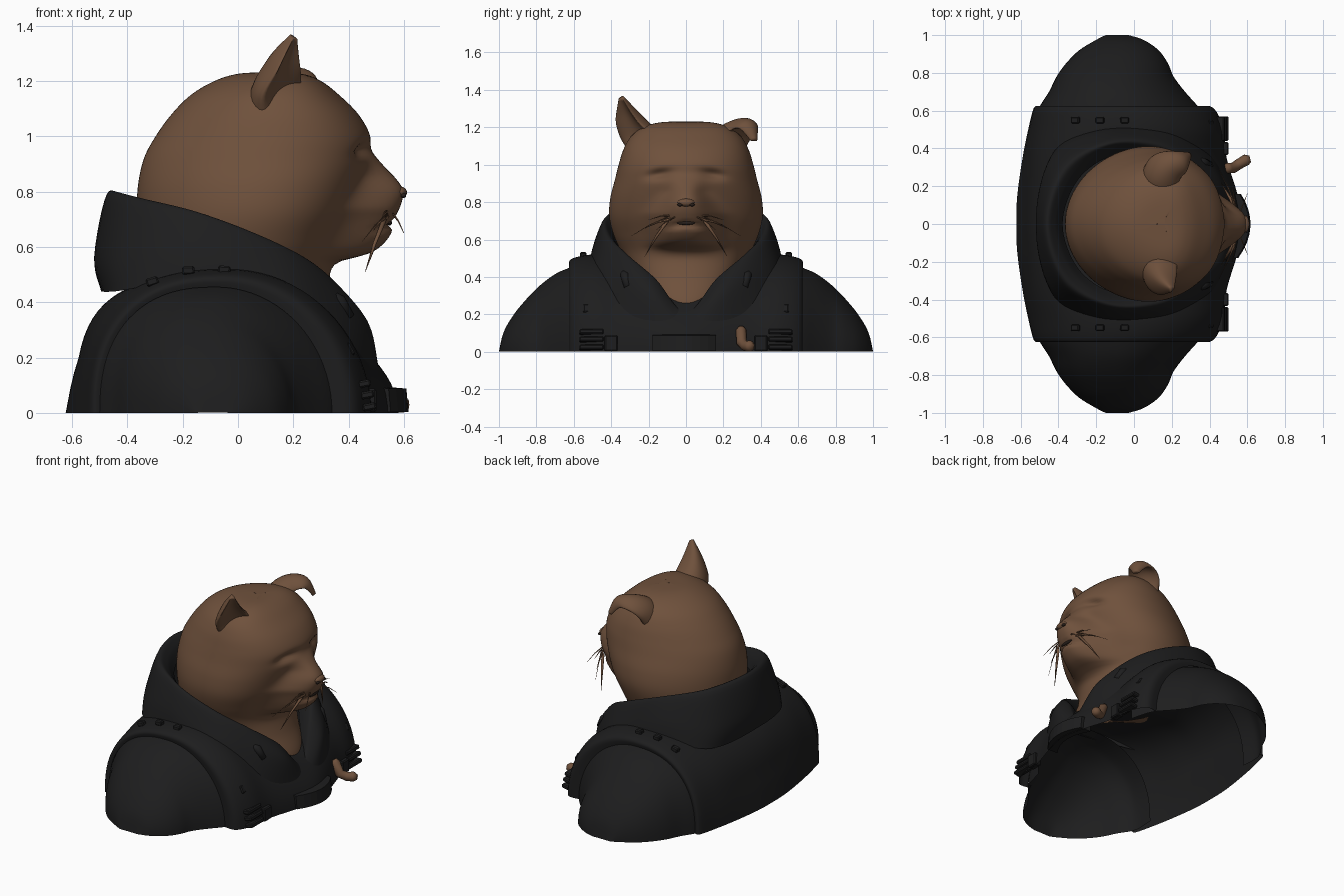
import bpy, bmesh, math
from mathutils import Vector as V

if "Cube" in bpy.data.objects:
    bpy.data.objects.remove(bpy.data.objects["Cube"])


def material(name, rgb):
    m = bpy.data.materials.new(name)
    m.diffuse_color = (*rgb, 1)
    m.use_nodes = True
    m.node_tree.nodes["Principled BSDF"].inputs["Base Color"].default_value = m.diffuse_color
    return m


FUR = material("brown fur", (0.158, 0.082, 0.045))
CLOTH = material("black cloth", (0.0125, 0.0125, 0.013))
DARK = material("dark skin", (0.02, 0.013, 0.010))


def finish(name, bm, mat, smooth=True):
    bmesh.ops.remove_doubles(bm, verts=bm.verts, dist=1e-5)
    bmesh.ops.recalc_face_normals(bm, faces=bm.faces)
    me = bpy.data.meshes.new(name)
    bm.to_mesh(me)
    bm.free()
    me.materials.append(mat)
    for p in me.polygons:
        p.use_smooth = smooth
    ob = bpy.data.objects.new(name, me)
    bpy.context.collection.objects.link(ob)
    return ob


def spline(pts, n, closed=False):
    """Smooth curve through points of any dimension."""
    pts, out, k = [V(p) for p in pts], [], len(pts)
    for i in range(k if closed else k - 1):
        idx = [i - 1, i, i + 1, i + 2]
        a, b, c, d = [pts[j % k] if closed else pts[max(0, min(k - 1, j))] for j in idx]
        for s in range(n):
            t = s / n
            out.append(0.5 * (2 * b + (c - a) * t + (2 * a - 5 * b + 4 * c - d) * t * t
                              + (3 * b - a - 3 * c + d) * t ** 3))
    return out if closed else out + [pts[-1]]


def skin(name, rows, mat, closed=True, caps=(), smooth=True):
    """Surface through rows of points."""
    bm = bmesh.new()
    g = [[bm.verts.new(p) for p in r] for r in rows]
    n = len(g[0])
    for a, b in zip(g, g[1:]):
        for j in range(n if closed else n - 1):
            k = (j + 1) % n
            bm.faces.new((a[j], a[k], b[k], b[j]))
    for c in caps:
        bm.faces.new(g[c])
    return finish(name, bm, mat, smooth)


def box(name, loc, size, mat=CLOTH, pitch=0.0, bevel=0.006):
    bm = bmesh.new()
    bmesh.ops.create_cube(bm, size=1)
    bmesh.ops.scale(bm, vec=size, verts=bm.verts)
    bmesh.ops.bevel(bm, geom=bm.edges[:], offset=bevel, segments=1, affect='EDGES')
    ob = finish(name, bm, mat, False)
    ob.location, ob.rotation_euler = loc, (0, pitch, 0)
    return ob


def ball(name, loc, size, mat):
    bm = bmesh.new()
    bmesh.ops.create_uvsphere(bm, u_segments=20, v_segments=12, radius=1)
    bmesh.ops.scale(bm, vec=size, verts=bm.verts)
    finish(name, bm, mat).location = loc


def tube(name, pts, radii, mat, sides=10):
    rows = []
    pts = [V(p) for p in pts]
    for i, p in enumerate(pts):
        t = pts[min(i + 1, len(pts) - 1)] - pts[max(i - 1, 0)]
        q = t.to_track_quat('Z', 'Y')
        rows.append([p + q @ V((radii[i] * math.cos(a), radii[i] * math.sin(a), 0))
                     for a in (math.tau * k / sides for k in range(sides))])
    skin(name, rows, mat, caps=(0, -1))


# head and neck: z, back x, front x, half width
HEAD = [(.2, -.26, .43, .20), (.28, -.28, .415, .23), (.40, -.33, .36, .29), (.52, -.35, .33, .34),
        (.62, -.36, .36, .385), (.72, -.365, .41, .41), (.82, -.362, .45, .405), (.92, -.34, .48, .38),
        (1.0, -.298, .478, .36), (1.08, -.24, .435, .335), (1.15, -.17, .365, .295),
        (1.2, -.085, .30, .23), (1.226, .0, .23, .14), (1.232, .105, .12, .004)]
# muzzle: z, how far it stands out from the face
MUZZLE = spline([(.5, 0), (.545, .03), (.58, .14), (.64, .18), (.7, .165), (.75, .165), (.8, .155),
                 (.84, .12), (.9, .045), (.95, 0), (1, 0)], 8)


def bump(z):
    for a, b in zip(MUZZLE, MUZZLE[1:]):
        if a[0] <= z <= b[0]:
            return a[1] + (b[1] - a[1]) * (z - a[0]) / max(b[0] - a[0], 1e-6)
    return 0


rows = []
for z, xb, xf, w in spline(HEAD, 7):
    ring = []
    for k in range(128):
        a = math.tau * k / 128
        c, s = math.cos(a), math.sin(a)
        x, y, h = (xb + xf) / 2 + (xf - xb) / 2 * c + .05 * s * s, w * s, z
        if c > 0:
            width = .155 if z < .74 else max(.085, .155 - (z - .74) * .6)
            x += bump(z) * math.exp(-abs(y / width) ** 2.8)
            # closed eyes, mouth crease and cheeks
            x -= .035 * math.exp(-((abs(y) - .14) / .065) ** 2 - ((z - .95 + (abs(y) - .14) * .15) / .025) ** 2)
            x -= .025 * math.exp(-(y / .1) ** 4 - ((z - .685 + abs(y) * .2) / .013) ** 2)
        if z < .5:
            h = z + (.5 - z) * (1 - c) / 2
        ring.append((x, y, h))
    rows.append(ring)
skin("head", rows, FUR, caps=(-1,))

# nose, nostrils, lips
ball("nose", (.585, 0, .797), (.026, .045, .022), FUR)
for s in (-1, 1):
    ball("nostril", (.598, s * .032, .786), (.010, .015, .009), DARK)
ball("mouth", (.548, 0, .688), (.009, .05, .010), DARK)


# ears: x, y, z, half width, thickness, cup depth
def ear(name, path, across):
    path = spline(path, 6)
    across = V(across)
    rows = []
    for i, p in enumerate(path):
        t = path[min(i + 1, len(path) - 1)] - path[max(i - 1, 0)]
        o = across.cross(V(t[:3])).normalized()
        ring = []
        for k in range(28):
            a = math.tau * k / 28
            thick = p[4] * math.sin(a) * (1 if math.sin(a) > 0 else 1.6)
            ring.append(V(p[:3]) + across * p[3] * math.cos(a) + o * (thick + p[5] * math.cos(a) ** 2))
        rows.append(ring)
    skin(name, rows, FUR, caps=(0, -1))


ear("upright_ear", [(.14, -.18, 1.06, .13, .06, .02), (.125, -.23, 1.16, .12, .045, .04),
                    (.15, -.295, 1.27, .07, .026, .05), (.2, -.345, 1.358, .014, .01, .008)], (.6, .8, 0))
ear("folded_ear", [(.12, .17, 1.05, .13, .06, .02), (.135, .235, 1.16, .12, .04, .03),
                   (.18, .30, 1.215, .09, .022, .03), (.25, .34, 1.212, .065, .014, .02),
                   (.29, .365, 1.13, .02, .009, .004)], (-.6, .8, 0))

# whiskers
for s in (-1, 1):
    for a, b, r in [((.54, .08, .71), (.49, .22, .66), .007), ((.54, .07, .73), (.52, .20, .705), .005),
                    ((.53, .10, .70), (.46, .22, .51), .010), ((.54, .10, .72), (.45, .29, .62), .003),
                    ((.56, .06, .72), (.60, .16, .65), .004)]:
        p, q = V((a[0], s * a[1], a[2])), V((b[0], s * b[1], b[2]))
        tube("whisker", [p, (p + q) / 2 + V((0, 0, .008)), q], [r, r * .7, .0008], FUR, 5)


# jacket arches: y, back x, front x, height, back height, back squareness
def arch(y, xb, xf, h, hb=None, eb=2.4, flare=0.0, n=40):
    out = []
    for k in range(n + 1):
        a = math.pi * k / n
        c, e = math.cos(a), 2.0 if k < n / 2 else eb
        x = (xb + xf) / 2 + (xf - xb) / 2 * math.copysign(abs(c) ** (2 / e), c)
        top = h + ((h if hb is None else hb) - h) * (1 - c) / 2
        z = top * max(0, math.sin(a)) ** (2 / e)
        if c < 0:
            x -= flare * max(0, 1 - z / .2)
        out.append((x, y, z))
    return out


SLEEVE = [(.45, -.51, .40, .475), (.56, -.515, .37, .465), (.62, -.50, .34, .45), (.7, -.45, .27, .415),
          (.78, -.41, .21, .355), (.85, -.36, .18, .285), (.92, -.29, .13, .20), (.975, -.2, .05, .105),
          (1.0, -.15, -.03, .001)]
for s in (-1, 1):
    skin("sleeve", [arch(s * p[0], *p[1:]) for p in spline(SLEEVE, 4)], CLOTH, False)

HALF = [(.62, -.50, .34, .455, .455, 2.4, 0), (.615, -.53, .42, .495, .495, 2.4, 0),
        (.5, -.55, .475, .52, .52, 2.5, .01), (.35, -.57, .49, .48, .53, 2.7, .02),
        (.15, -.583, .55, .41, .55, 2.8, .035)]
VEST = [(-p[0], *p[1:]) for p in HALF] + [(0, -.588, .58, .35, .56, 2.8, .035)] + HALF[::-1]
skin("vest", [arch(*p) for p in spline(VEST, 4)], CLOTH, False)

# hood collar: rings from inside to base, each from back to front
INNER = [(-.42, 0, .775), (-.33, .26, .75), (-.13, .40, .70), (.1, .39, .605),
         (.27, .30, .5), (.37, .15, .36), (.435, 0, .19)]
RIM = [(-.475, 0, .79), (-.38, .30, .767), (-.14, .435, .715), (.12, .43, .62),
       (.30, .33, .52), (.41, .17, .39), (.46, 0, .21)]
MID = [(-.52, 0, .565), (-.44, .33, .57), (-.18, .48, .59), (.14, .48, .51),
       (.34, .37, .42), (.475, .20, .315), (.495, 0, .165)]
BASE = [(-.495, 0, .44), (-.44, .36, .44), (-.2, .50, .47), (.14, .51, .43),
        (.36, .41, .28), (.475, .25, .16), (.53, 0, .10)]
LOW = [(x * .9, y * .9, z - .07) for x, y, z in INNER]
loops = [spline(r + [(x, -y, z) for x, y, z in r[-2:0:-1]], 8, True) for r in (LOW, INNER, RIM, MID, BASE)]
columns = [spline(c, 6) for c in zip(*loops)]
skin("hood", list(zip(*columns)), CLOTH)

# cord toggles, webbing and loops on the vest
for s in (-1, 1):
    tube("cord_toggle", [(.325, s * .335, .43), (.365, s * .325, .405), (.40, s * .31, .345)],
         [.018, .026, .022], CLOTH)
    for x, z, tilt in [(-.31, .475, -.3), (-.18, .515, -.06), (-.05, .517, .06)]:
        box("shoulder_loop", (x, s * .55, z), (.045, .035, .03), pitch=tilt)
    box("chest_loop", (.395, s * .52, .225), (.04, .06, .05), pitch=-.5)
    for z, x in ((.105, .455), (.065, .467), (.022, .475)):
        box("webbing_strap", (x, s * .505, z), (.05, .13, .026), pitch=-.2)
    box("side_pouch", (.475, s * .40, .045), (.05, .07, .085))

# curved centre pouch and the small brown stub
rows = []
for k in range(9):
    y = -.18 + .34 * k / 8
    f = .617 - 2.0 * y * y
    rows.append([(f - .08, y, .004), (f, y, .004), (f - .008, y, .088), (f - .08, y, .094)])
skin("centre_pouch", rows, CLOTH, caps=(0, -1), smooth=False)
tube("stub", [(.485, .295, .13), (.495, .295, .115), (.525, .297, .05), (.56, .32, .03),
              (.595, .34, .03), (.615, .345, .03)], [.016, .028, .028, .028, .03, .018], FUR, 14)
